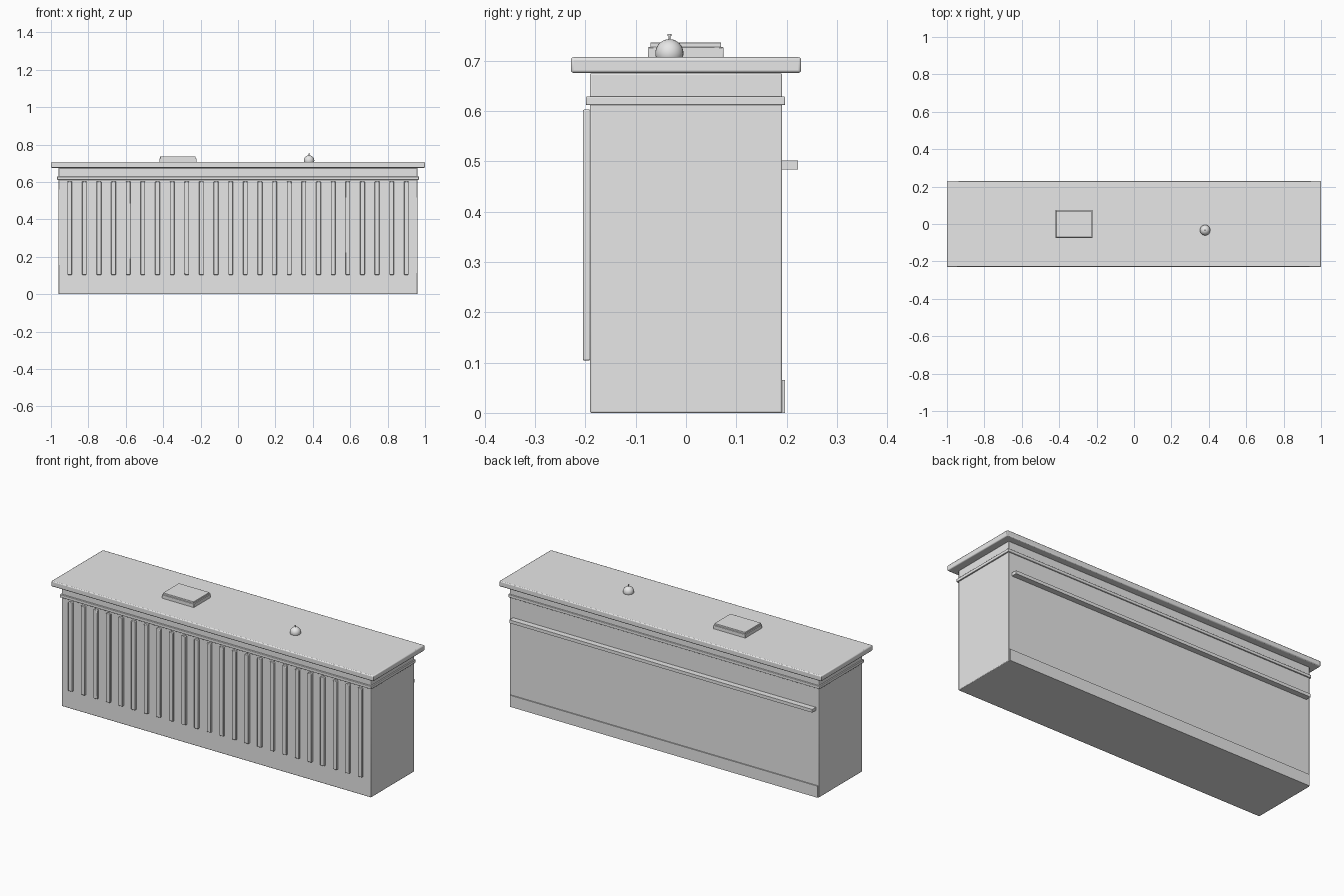
import bpy, math

if "Cube" in bpy.data.objects:
    bpy.data.objects.remove(bpy.data.objects["Cube"])

grey = bpy.data.materials.new("light_grey")
grey.diffuse_color = (0.8, 0.8, 0.8, 1)
grey.use_nodes = True
grey.node_tree.nodes["Principled BSDF"].inputs["Base Color"].default_value = grey.diffuse_color


def finish(obj, name, bevel=0.0, segments=2):
    obj.name = name
    obj.data.materials.append(grey)
    if bevel:
        mod = obj.modifiers.new("rounded_edges", 'BEVEL')
        mod.width = bevel
        mod.segments = segments
    bpy.ops.object.shade_smooth_by_angle(angle=math.radians(35))
    return obj


def box(name, x, y, z, bevel=0.0):
    """Box from (min, max) ranges on each axis."""
    mid = [(a + b) / 2 for a, b in (x, y, z)]
    bpy.ops.mesh.primitive_cube_add(size=1, location=mid)
    obj = bpy.context.object
    obj.scale = [b - a for a, b in (x, y, z)]
    bpy.ops.object.transform_apply(location=False, rotation=False, scale=True)
    return finish(obj, name, bevel)


# Counter carcass, trim band and overhanging worktop
box("counter_body", (-0.96, 0.96), (-0.191, 0.191), (0, 0.675), 0.003)
box("trim_band", (-0.967, 0.967), (-0.199, 0.197), (0.612, 0.629), 0.002)
box("counter_top", (-1, 1), (-0.229, 0.229), (0.676, 0.707), 0.005)

# Row of upright slats on the front
SLATS = 24
for i in range(SLATS):
    x = -0.9 + 1.8 * i / (SLATS - 1)
    box(f"front_slat_{i + 1}", (x - 0.0125, x + 0.0125),
        (-0.205, -0.190), (0.104, 0.603), 0.003)

# Rail and kick board on the back
box("back_rail", (-0.94, 0.94), (0.185, 0.223), (0.484, 0.502))
box("kick_board", (-0.955, 0.955), (0.185, 0.197), (0, 0.065))

# Stepped pad lying on the worktop
box("pad_base", (-0.421, -0.221), (-0.076, 0.075), (0.705, 0.727), 0.002)
box("pad_cover", (-0.416, -0.226), (-0.071, 0.070), (0.725, 0.736), 0.001)

# Service bell: dome sunk into the worktop, with a push button
BX, BY = 0.38, -0.033
bpy.ops.mesh.primitive_uv_sphere_add(segments=24, ring_count=16, radius=0.028,
                                     location=(BX, BY, 0.715))
finish(bpy.context.object, "bell_dome")
bpy.ops.mesh.primitive_cylinder_add(vertices=12, radius=0.002, depth=0.012,
                                    location=(BX, BY, 0.745))
finish(bpy.context.object, "bell_stem")
bpy.ops.mesh.primitive_cylinder_add(vertices=12, radius=0.004, depth=0.004,
                                    location=(BX, BY, 0.751))
finish(bpy.context.object, "bell_button")
